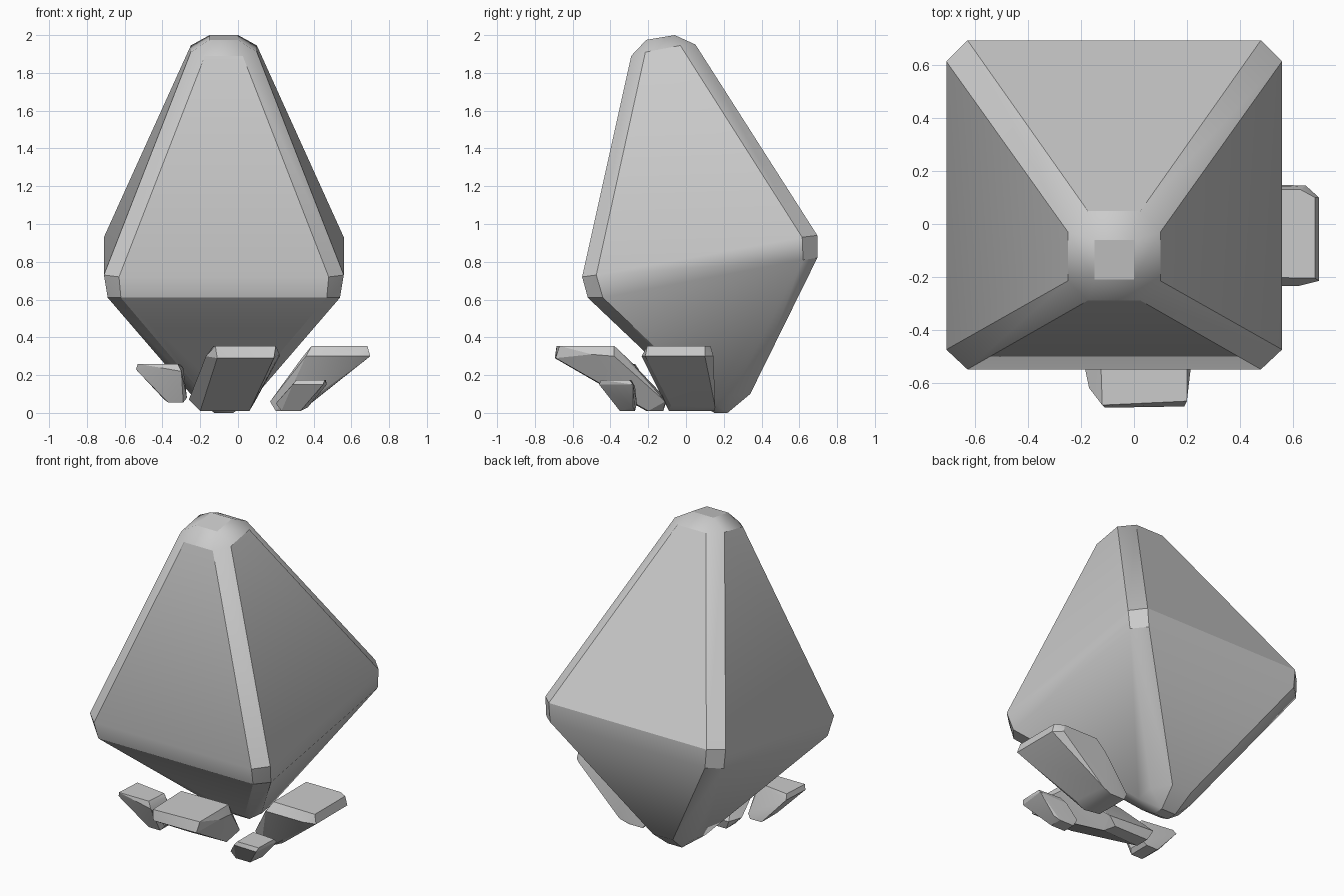
import bpy, bmesh, math


def hull_object(name, points, smooth_angle):
    """Faceted solid wrapped around a handful of corner points."""
    bm = bmesh.new()
    for p in points:
        bm.verts.new(p)
    res = bmesh.ops.convex_hull(bm, input=bm.verts[:])
    junk = {g for g in res["geom_interior"] + res["geom_unused"]
            if isinstance(g, bmesh.types.BMVert)}
    bmesh.ops.delete(bm, geom=list(junk), context='VERTS')
    bmesh.ops.dissolve_limit(bm, angle_limit=math.radians(3),
                             verts=bm.verts[:], edges=bm.edges[:])
    bmesh.ops.recalc_face_normals(bm, faces=bm.faces[:])
    me = bpy.data.meshes.new(name)
    bm.to_mesh(me)
    bm.free()
    ob = bpy.data.objects.new(name, me)
    bpy.context.collection.objects.link(ob)
    bpy.ops.object.select_all(action='DESELECT')
    ob.select_set(True)
    bpy.context.view_layer.objects.active = ob
    bpy.ops.object.shade_smooth_by_angle(angle=math.radians(smooth_angle))
    return ob


# Main crystal: half-width, y, z of each corner, mirrored about its own centre
CX = -0.075
half = [
    # blunt top
    (.075, -.21, 1.975), (.075, -.06, 2.0),
    (.10, -.29, 1.89), (.175, -.215, 1.91), (.175, -.03, 1.945), (.10, .05, 1.95),
    # tilted waist, upper and lower edge
    (.555, -.55, .72), (.635, -.475, .73), (.635, .615, .93), (.555, .695, .94),
    (.545, -.52, .61), (.615, -.44, .61), (.625, .62, .81), (.545, .695, .82),
    # blunt foot
    (.07, .07, .05), (.15, .13, .07), (.15, .24, .09), (.07, .34, .10),
    (.05, .15, 0), (.05, .22, 0),
]
hull_object("main_crystal",
            [(CX + s * x, y, z) for x, y, z in half for s in (-1, 1)], 30)

# Front shard, leaning forward
hull_object("front_shard", [
    (-.12, -.685, .355), (.20, -.67, .355), (.20, -.38, .355), (-.13, -.385, .355),
    (-.17, -.62, .30), (-.11, -.695, .29), (.19, -.69, .29), (.22, -.50, .31),
    (.22, -.38, .30), (.15, -.30, .28), (-.15, -.30, .28),
    (-.26, -.19, .07), (-.20, -.21, .01), (.06, -.20, .01), (.09, -.11, .06),
    (.04, -.12, .01), (-.20, -.12, .01), (-.23, -.10, .07)], 20)

# Side shard, leaning right
hull_object("right_shard", [
    (.685, -.205, .355), (.685, .10, .355), (.63, .13, .355), (.39, .13, .355),
    (.39, -.20, .355),
    (.70, -.215, .30), (.70, .10, .30), (.65, .145, .30), (.62, -.235, .30),
    (.36, -.235, .30), (.33, -.19, .28), (.33, .14, .28),
    (.37, -.08, .04), (.36, .155, .03), (.30, -.09, .01), (.30, .15, .01),
    (.20, -.07, .01), (.20, .15, .01), (.17, -.07, .06), (.17, .14, .06),
    (.25, -.11, .06)], 20)

# Small shard between the front and right ones
hull_object("small_shard", [
    (.31, -.45, .175), (.46, -.45, .175), (.465, -.30, .175), (.31, -.29, .175),
    (.29, -.455, .15), (.45, -.46, .15), (.47, -.28, .15), (.28, -.27, .14),
    (.20, -.36, .05), (.23, -.35, .01), (.33, -.35, .01), (.37, -.28, .03),
    (.33, -.27, .01), (.23, -.27, .01), (.21, -.26, .05)], 20)

# Left shard, slightly lifted off the ground
hull_object("left_shard", [
    (-.53, -.44, .26), (-.52, -.27, .26), (-.31, -.30, .26), (-.32, -.44, .26),
    (-.54, -.43, .23), (-.53, -.25, .23), (-.29, -.31, .24), (-.30, -.45, .22),
    (-.39, -.36, .07), (-.37, -.37, .055), (-.29, -.37, .055), (-.27, -.35, .08),
    (-.27, -.24, .08), (-.29, -.23, .055), (-.37, -.23, .055), (-.39, -.24, .07)], 20)
